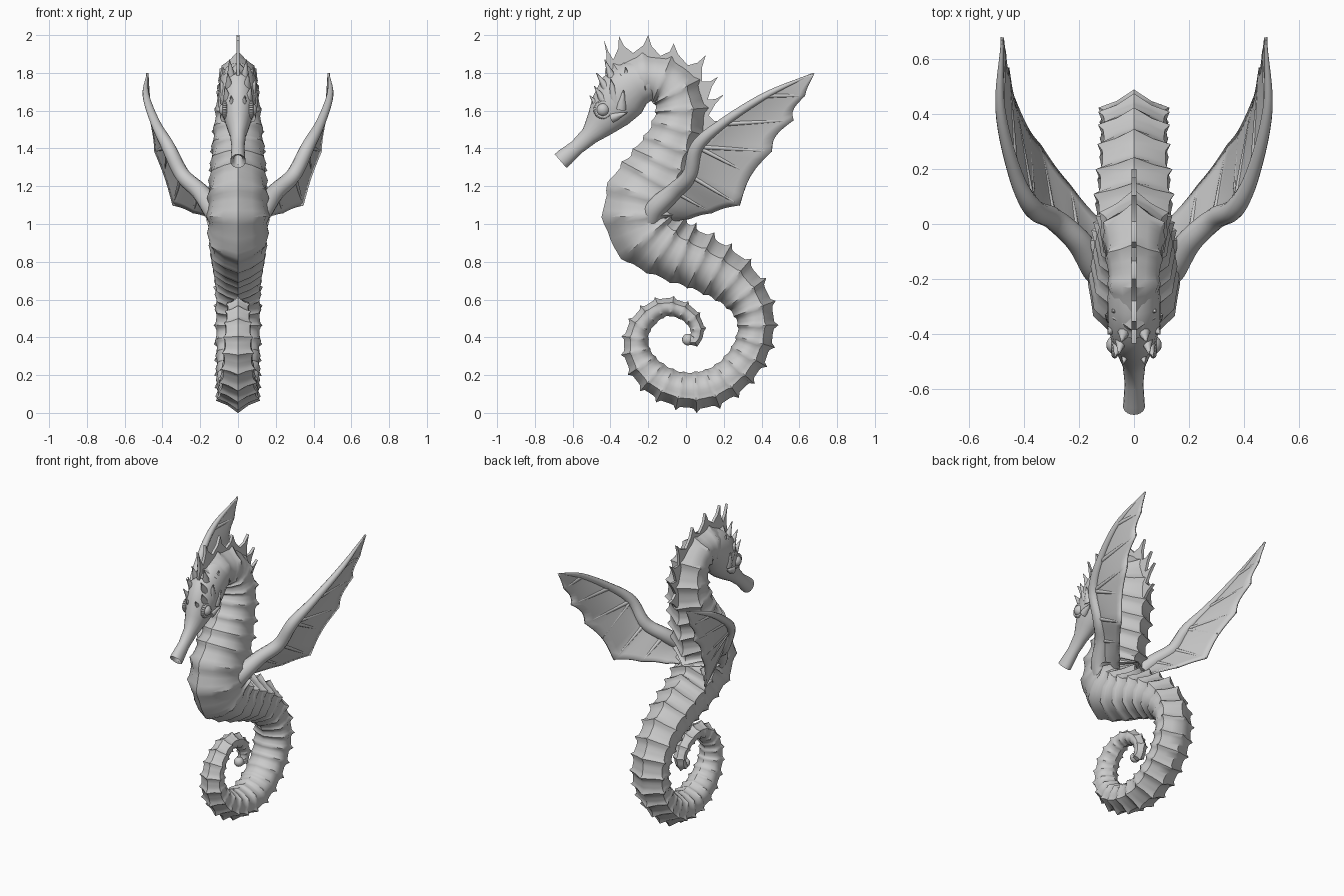
import bpy, bmesh, math
from mathutils import Vector as V

if "Cube" in bpy.data.objects:
    bpy.data.objects.remove(bpy.data.objects["Cube"])


def finish(name, bm, angle=35, mirror=False, thick=0):
    bmesh.ops.recalc_face_normals(bm, faces=bm.faces)
    me = bpy.data.meshes.new(name)
    bm.to_mesh(me)
    bm.free()
    ob = bpy.data.objects.new(name, me)
    bpy.context.collection.objects.link(ob)
    bpy.ops.object.select_all(action='DESELECT')
    bpy.context.view_layer.objects.active = ob
    ob.select_set(True)
    bpy.ops.object.shade_smooth_by_angle(angle=math.radians(angle))
    if thick:
        s = ob.modifiers.new("thickness", 'SOLIDIFY')
        s.thickness, s.offset = thick, 0
    if mirror:
        ob.modifiers.new("mirror", 'MIRROR')
    return ob


def loft(bm, rings):
    rows = [[bm.verts.new(p) for p in r] for r in rings]
    n = len(rows[0])
    for a, b in zip(rows, rows[1:]):
        for i in range(n):
            bm.faces.new((a[i], a[(i + 1) % n], b[(i + 1) % n], b[i]))
    bm.faces.new(rows[0])
    bm.faces.new(rows[-1])


def smooth(pts, k):
    """Catmull-Rom through points of any dimension."""
    p = [V(q) for q in pts]
    p = [p[0] * 2 - p[1]] + p + [p[-1] * 2 - p[-2]]
    out = []
    for a, b, c, d in zip(p, p[1:], p[2:], p[3:]):
        for i in range(k):
            t = i / k
            out.append((b * 2 + (c - a) * t + (a * 2 - b * 5 + c * 4 - d) * t * t
                        + (b * 3 - a - c * 3 + d) * t ** 3) / 2)
    return out + [p[-2]]


def tube(bm, pts, radii, n=10):
    rings = []
    for i, p in enumerate(pts):
        t = (pts[min(i + 1, len(pts) - 1)] - pts[max(i - 1, 0)]).normalized()
        u = t.cross(V((1, 0, 0))).normalized()
        w = t.cross(u)
        rings.append([p + (u * math.cos(a) + w * math.sin(a)) * radii[i]
                      for a in [math.tau * j / n for j in range(n)]])
    loft(bm, rings)


# Body: spine stations (y, z, half depth, half width), swept with raised bony rings
spine = [(-.36, 1.70, .13), (-.22, 1.775, .115), (-.08, 1.73, .125), (-.03, 1.60, .13), (-.06, 1.45, .145),
         (-.13, 1.28, .188), (-.205, 1.12, .222), (-.20, .98, .21), (-.08, .87, .165), (.09, .79, .145),
         (.24, .70, .13), (.34, .58, .108), (.37, .45, .095), (.33, .31, .095), (.23, .19, .095),
         (.10, .125, .098), (-.05, .13, .09), (-.18, .20, .083), (-.255, .31, .07), (-.255, .43, .06),
         (-.19, .52, .055), (-.10, .56, .048), (0, .53, .044), (.055, .46, .037), (.05, .395, .032), (0, .385, .024)]
widths = [.082, .092, .105, .118, .132, .146, .158, .158, .145, .133, .12, .117, .117, .114, .112,
          .106, .1, .088, .076, .068, .06, .053, .047, .039, .033, .024]
path = smooth([(*s, w) for s, w in zip(spine, widths)], 40)
half = [(1, 0), (.77, .52), (.48, .95), (.22, .95), (0, 1), (-.24, .94), (-.5, .85), (-.8, .47), (-1, 0)]
section = half + [(d, -w) for d, w in half[-2:0:-1]]
ridge = [-.03, -.022, -.01, .015, .055, .015]
rings, phase, step = [], 0, 0
for i in range(len(path) - 1):
    a, b = path[i], path[i + 1]
    t = V((0, b[0] - a[0], b[1] - a[1]))
    phase += t.length / (.045 + .42 * min(a[2], .13)) * 6
    if phase < step:
        continue
    t.normalize()
    nrm = V((0, -t.z, t.y))
    k = step % 6
    neck = max(0, 1 - i / 140)  # the crown has a narrower back than the trunk
    ring = []
    for j, (d, w) in enumerate(section):
        s = 1 + ridge[k]
        spike = 0
        if k == 4 and j == 0:
            spike = .006 + .13 * min(a[2], .11)
        elif k == 4 and j in (2, 14):
            spike = (.004 + .1 * min(a[2], .11)) * (1 - .6 * neck)
        elif k == 4 and j in (6, 10):
            spike = .007
        if d > .3:
            w *= 1 - .18 * neck
        dv = nrm * d * a[2] * s + V((1, 0, 0)) * w * a[3] * s
        ring.append(V((0, a[0], a[1])) + dv + dv.normalized() * spike)
    rings.append(ring)
    step += 1
bm = bmesh.new()
loft(bm, rings)
finish("body", bm, 40)
bm = bmesh.new()
bmesh.ops.create_uvsphere(bm, u_segments=16, v_segments=10, radius=.031)
bmesh.ops.translate(bm, verts=bm.verts, vec=(0, .01, .388))
finish("tail_tip", bm)

# Head and hollow snout
head = [(-.60, 1.385, .02, .016), (-.655, 1.34, .032, .026), (-.664, 1.333, .048, .04), (-.64, 1.354, .048, .038),
        (-.58, 1.405, .040, .034), (-.51, 1.468, .05, .042), (-.455, 1.53, .082, .064), (-.40, 1.60, .118, .086),
        (-.34, 1.68, .14, .098), (-.27, 1.745, .125, .097), (-.18, 1.77, .10, .085)]
rings = []
for i, (y, z, d, w) in enumerate(head):
    y0, z0 = head[max(i - 1, 2)][:2] if i > 3 else (-.664, 1.333)
    y1, z1 = head[min(i + 1, len(head) - 1)][:2] if i > 2 else (-.58, 1.405)
    t = V((0, y1 - y0, z1 - z0)).normalized()
    nrm = V((0, -t.z, t.y))
    rings.append([V((0, y, z)) + nrm * math.cos(q) * d + V((1, 0, 0)) * math.sin(q) * w
                  for q in [math.tau * j / 20 for j in range(20)]])
bm = bmesh.new()
loft(bm, rings)
finish("head", bm, 45)

# Eyes with lids
bm = bmesh.new()
bmesh.ops.create_uvsphere(bm, u_segments=20, v_segments=12, radius=.036)
bmesh.ops.translate(bm, verts=bm.verts, vec=(.065, -.44, 1.605))
lid = [V((.07, -.44 + .038 * math.cos(q), 1.605 + .038 * math.sin(q)))
       for q in [math.tau * j / 24 for j in range(25)]]
for a, b in zip(lid, lid[1:]):
    tube(bm, [a, b], [.012, .012], 8)
finish("eyes", bm, 50, True)

# Crown and cheek spikes: (base, tip, radius)
spikes = [((.055, -.44, 1.66), (.07, -.485, 1.73), .024), ((.045, -.42, 1.72), (.055, -.475, 1.80), .026),
          ((.07, -.38, 1.68), (.095, -.40, 1.77), .028), ((.035, -.39, 1.77), (.045, -.43, 1.87), .026),
          ((.08, -.34, 1.64), (.105, -.33, 1.71), .026), ((.06, -.31, 1.76), (.08, -.32, 1.83), .024),
          ((.075, -.37, 1.57), (.09, -.31, 1.59), .022), ((.03, -.47, 1.63), (.038, -.51, 1.68), .02)]
bm = bmesh.new()
for a, b, r in spikes:
    a, b = V(a), V(b)
    tube(bm, [a + (a - b) * .4, a, a.lerp(b, .5), b], [r * 1.2, r, r * .5, .002], 8)
finish("crown_spikes", bm, 50, True)

# Crest: thin plate along the nape with hollow-sided spikes
tips = [(-.435, 1.975), (-.355, 1.995), (-.20, 2.0), (-.065, 1.955), (.105, 1.895), (.17, 1.78), (.20, 1.685), (.19, 1.54)]
valleys = [(-.42, 1.85), (-.385, 1.87), (-.28, 1.905), (-.135, 1.89), (.01, 1.84), (.085, 1.755), (.115, 1.66),
           (.12, 1.575), (.10, 1.47)]
outline = [V((-.40, 1.72)), V((-.43, 1.80))]
for tip, a, b in zip(tips, valleys, valleys[1:]):
    tip, a, b = V(tip), V(a), V(b)
    base = (a + b) / 2
    outline += [a, tip * .45 + a * .3 + base * .25, tip, tip * .45 + b * .3 + base * .25]
outline += [V(p) for p in [(.10, 1.47), (.04, 1.42), (.02, 1.6), (-.03, 1.74), (-.2, 1.8)]]
bm = bmesh.new()
face = bm.faces.new([bm.verts.new((-.009, y, z)) for y, z in outline])
ext = bmesh.ops.extrude_face_region(bm, geom=[face])
bmesh.ops.translate(bm, verts=[v for v in ext['geom'] if isinstance(v, bmesh.types.BMVert)], vec=(.018, 0, 0))
finish("crest", bm)

# Wings: arm along the leading edge, scalloped membrane, finger ribs
lead = [(.10, -.19, 1.03), (.14, -.155, 1.09), (.205, -.06, 1.175), (.295, .02, 1.26), (.37, .06, 1.41),
        (.435, .19, 1.53), (.487, .42, 1.68), (.48, .67, 1.795)]
trail = [(.08, -.04, 1.02), (.13, .02, 1.03), (.235, .14, 1.06), (.342, .285, 1.10), (.438, .455, 1.385),
         (.46, .57, 1.55), (.472, .63, 1.68), (.48, .68, 1.80)]
K = 6
arm = smooth(lead, K)
radii = [r[0] for r in smooth([(r, 0) for r in (.06, .056, .046, .041, .036, .026, .018, .004)], K)]
bm = bmesh.new()
tube(bm, arm, radii, 12)
for i in range(2, 7):
    a, b = V(lead[i]), V(trail[i])
    tube(bm, [a, a.lerp(b, .5), b], [.014, .011, .005], 8)
a, b = V(lead[4]), V((.385, .345, 1.26))
tube(bm, [a, a.lerp(b, .5), b], [.014, .010, .004], 8)
finish("wing_bones", bm, 50, True)

bm = bmesh.new()
rows = []
for i, p in enumerate(arm):
    s, f = min(i // K, 6), i / K - min(i // K, 6)
    e = V(trail[s]).lerp(V(trail[s + 1]), f)
    e = e.lerp(p, (.09 if 2 < s < 6 else .04) * math.sin(math.pi * f))
    rows.append([bm.verts.new(p.lerp(e, j / 6)) for j in range(7)])
for a, b in zip(rows, rows[1:]):
    for j in range(6):
        bm.faces.new((a[j], a[j + 1], b[j + 1], b[j]))
finish("wing_membranes", bm, 50, True, .012)
